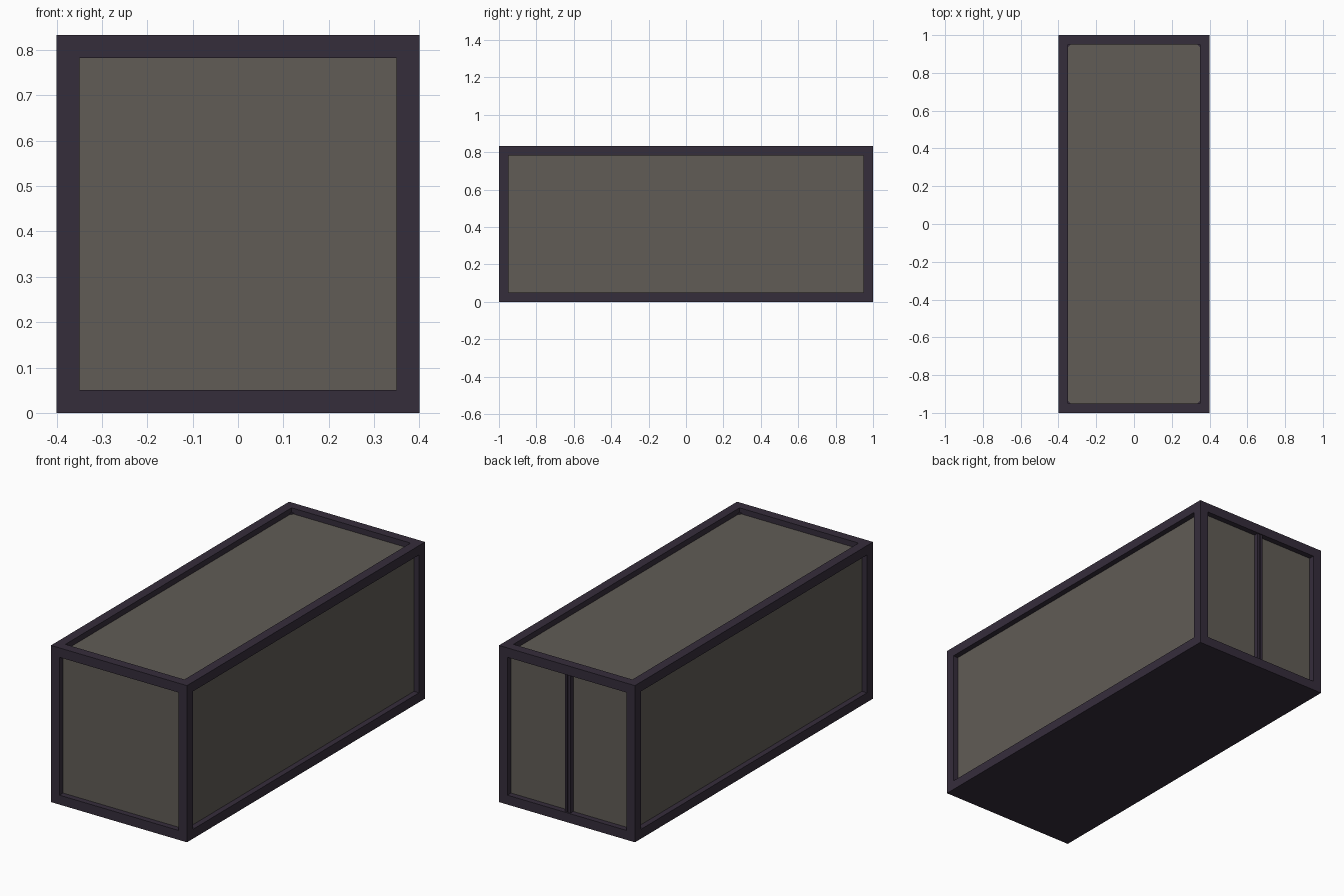
import bpy
import bmesh

if "Cube" in bpy.data.objects:
    bpy.data.objects.remove(bpy.data.objects["Cube"])

X, Y, H = 0.40, 1.00, 0.833   # half width, half length, height
T = 0.05                      # frame bar thickness
D = 0.03                      # panel recess
P = 0.015                     # panel thickness


def material(name, rgb):
    m = bpy.data.materials.new(name)
    m.diffuse_color = (*rgb, 1)
    m.use_nodes = True
    m.node_tree.nodes["Principled BSDF"].inputs["Base Color"].default_value = m.diffuse_color
    return m


FRAME = material("dark purple frame", (0.036, 0.026, 0.044))
PANEL = material("warm grey panel", (0.119, 0.107, 0.093))


def add_mesh(name, bm, mat):
    bmesh.ops.recalc_face_normals(bm, faces=bm.faces)
    me = bpy.data.meshes.new(name)
    bm.to_mesh(me)
    bm.free()
    me.materials.append(mat)
    ob = bpy.data.objects.new(name, me)
    bpy.context.collection.objects.link(ob)
    return ob


def box(name, lo, hi, mat):
    """Box between two opposite corners."""
    bm = bmesh.new()
    bmesh.ops.create_cube(bm, size=1)
    for v in bm.verts:
        v.co = [hi[i] if v.co[i] > 0 else lo[i] for i in range(3)]
    return add_mesh(name, bm, mat)


def span(side, outer, inner):
    """Range between two distances from the centre, on the given side."""
    return sorted((side * outer, side * inner))


# Corner posts
for sx in (-1, 1):
    for sy in (-1, 1):
        x, y = span(sx, X, X - T), span(sy, Y, Y - T)
        box("corner_post", (x[0], y[0], 0), (x[1], y[1], H), FRAME)

# Top and bottom rails between the posts
for z0, z1, level in ((0, T, "bottom"), (H - T, H, "top")):
    for s in (-1, 1):
        x, y = span(s, X, X - T), span(s, Y, Y - T)
        box(level + "_long_rail", (x[0], -Y + T, z0), (x[1], Y - T, z1), FRAME)
        box(level + "_short_rail", (-X + T, y[0], z0), (X - T, y[1], z1), FRAME)

# Floor, flush with the underside
box("floor", (-X + T, -Y + T, 0), (X - T, Y - T, D), FRAME)

# Recessed side and end panels
for s in (-1, 1):
    x, y = span(s, X - D, X - D - P), span(s, Y - D, Y - D - P)
    box("side_panel", (x[0], -Y + T, T), (x[1], Y - T, H - T), PANEL)
    box("end_panel", (-X + T, y[0], T), (X - T, y[1], H - T), PANEL)

# Recessed roof panel
box("roof_panel", (-X + T, -Y + T, H - D - P), (X - T, Y - T, H - D), PANEL)

# Small corner fillets on the roof opening
for sx in (-1, 1):
    for sy in (-1, 1):
        bm = bmesh.new()
        cx, cy, c = sx * (X - T), sy * (Y - T), 0.014
        tri = [bm.verts.new((px, py, H - D)) for px, py in
               ((cx, cy), (cx - sx * c, cy), (cx, cy - sy * c))]
        face = bm.faces.new(tri)
        ext = bmesh.ops.extrude_face_region(bm, geom=[face])
        for v in ext["geom"]:
            if isinstance(v, bmesh.types.BMVert):
                v.co.z += 0.006
        add_mesh("roof_corner_fillet", bm, FRAME)

# Back doors: two meeting stiles with a narrow gap between them
for s in (-1, 1):
    x = span(s, 0.016, 0.003)
    box("door_stile", (x[0], Y - D - P, T), (x[1], Y - 0.006, H - T), FRAME)
